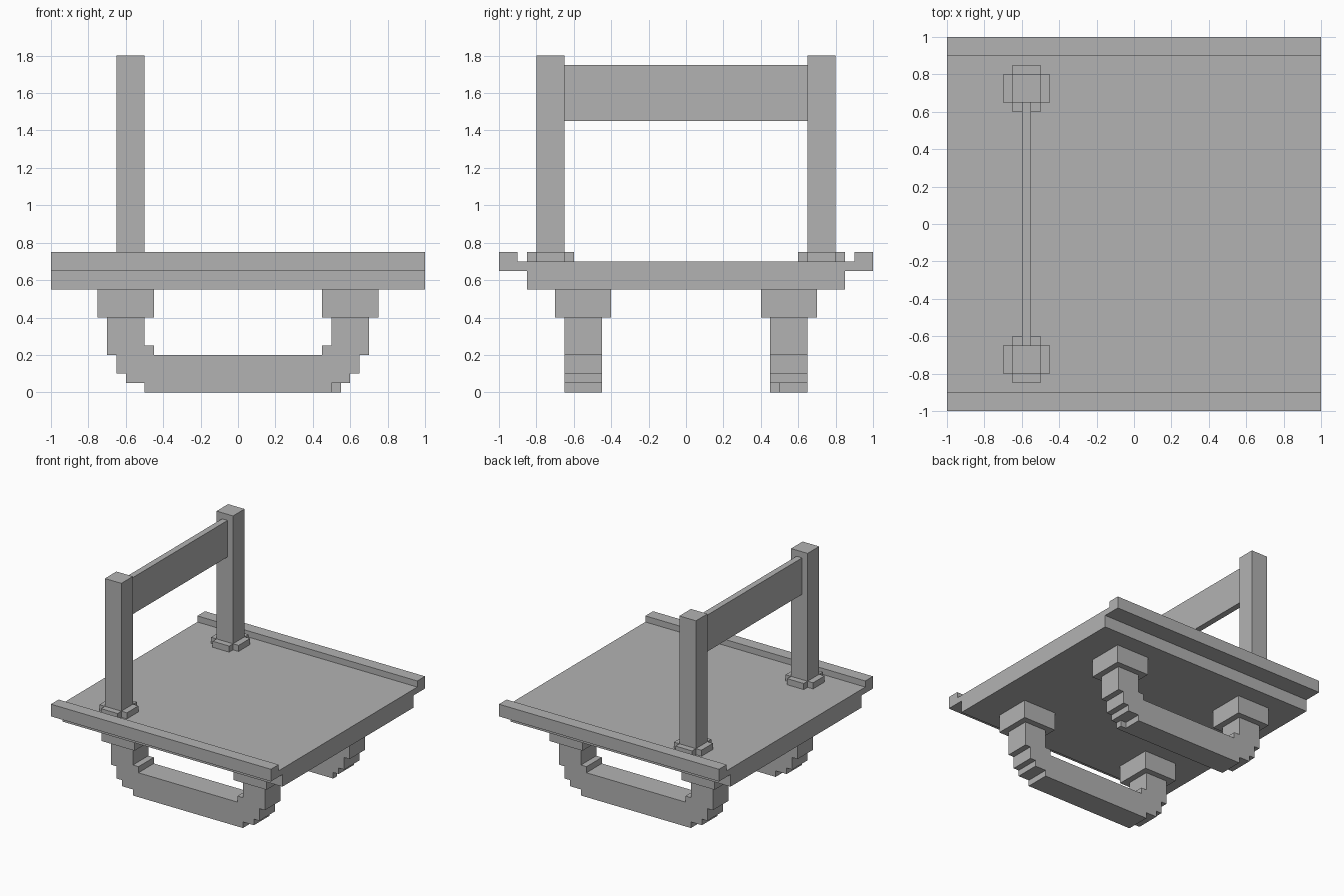
import bpy
import bmesh
from mathutils import Vector

cube = bpy.data.objects.get("Cube")
if cube:
    bpy.data.objects.remove(cube, do_unlink=True)

grey = bpy.data.materials.new("plain_grey")
grey.use_nodes = True
colour = (0.448, 0.448, 0.448, 1)
grey.diffuse_color = colour
grey.node_tree.nodes["Principled BSDF"].inputs["Base Color"].default_value = colour


def finish(name, bm):
    bmesh.ops.recalc_face_normals(bm, faces=bm.faces[:])
    mesh = bpy.data.meshes.new(name)
    bm.to_mesh(mesh)
    bm.free()
    mesh.materials.append(grey)
    obj = bpy.data.objects.new(name, mesh)
    bpy.context.collection.objects.link(obj)


def box(name, x, y, z):
    """Box from (min, max) ranges."""
    bm = bmesh.new()
    bmesh.ops.create_cube(bm, size=1)
    for v in bm.verts:
        v.co = Vector([r[0] if c < 0 else r[1] for c, r in zip(v.co, (x, y, z))])
    finish(name, bm)


def prism(name, points, direction):
    """Extrude a closed outline along a direction."""
    bm = bmesh.new()
    face = bm.faces.new([bm.verts.new(p) for p in points])
    moved = bmesh.ops.extrude_face_region(bm, geom=[face], use_keep_orig=True)
    verts = [g for g in moved["geom"] if isinstance(g, bmesh.types.BMVert)]
    bmesh.ops.translate(bm, verts=verts, vec=direction)
    finish(name, bm)


def mirrored(half):
    return half + [(-a, z) for a, z in reversed(half)]


# Deck with overhanging raised side rails
deck = mirrored([(0.85, 0.55), (0.85, 0.65), (1, 0.65), (1, 0.75), (0.9, 0.75), (0.9, 0.7)])
prism("deck", [(-1, y, z) for y, z in deck], (2, 0, 0))

# Stepped runner outline
runner = mirrored([(0.5, 0), (0.5, 0.05), (0.6, 0.05), (0.6, 0.1), (0.65, 0.1), (0.65, 0.2),
                   (0.7, 0.2), (0.7, 0.4), (0.5, 0.4), (0.5, 0.25), (0.45, 0.25), (0.45, 0.2)])

for side, s in (("front", -1), ("back", 1)):
    def span(a, b):
        return tuple(sorted((s * a, s * b)))

    # Runner and its mounting blocks
    prism(side + "_runner", [(x, span(0.45, 0.65)[0], z) for x, z in runner], (0, 0.2, 0))
    for end, x in (("right", (-0.75, -0.45)), ("left", (0.45, 0.75))):
        box(f"{side}_{end}_mount", x, span(0.4, 0.7), (0.4, 0.55))

    # Upright post with cross-shaped collar
    box(side + "_post", (-0.65, -0.5), span(0.65, 0.8), (0.7, 1.8))
    box(side + "_collar_wide", (-0.7, -0.45), span(0.65, 0.8), (0.7, 0.75))
    box(side + "_collar_long", (-0.65, -0.5), span(0.6, 0.85), (0.7, 0.75))

# Small extra step on the back runner
box("back_runner_step", (0.5, 0.55), (0.45, 0.5), (0, 0.05))

# Panel between the posts
box("back_panel", (-0.6, -0.55), (-0.65, 0.65), (1.45, 1.75))
